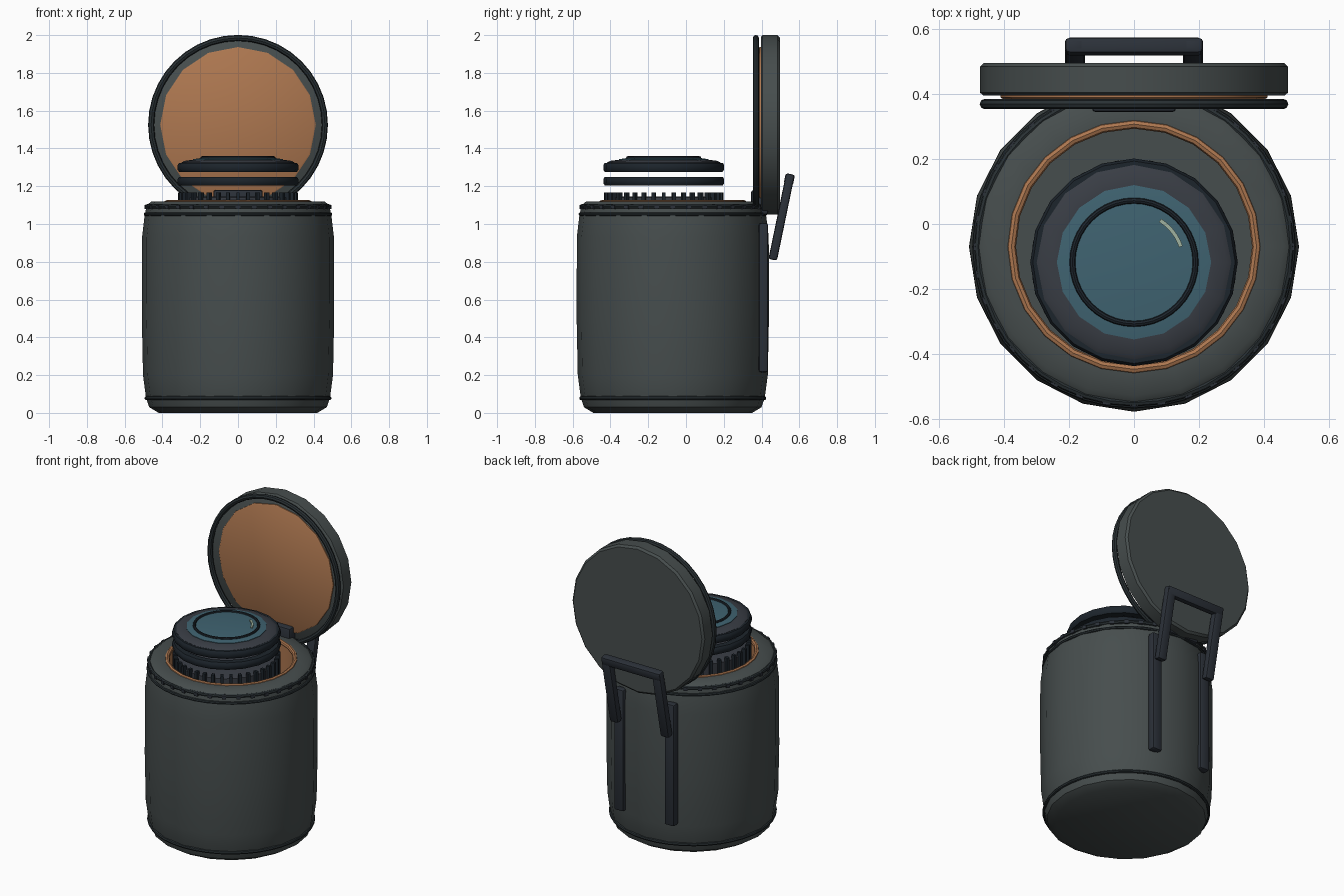
import bpy, bmesh, math
from mathutils import Matrix, Vector

if "Cube" in bpy.data.objects:
    bpy.data.objects.remove(bpy.data.objects["Cube"])

def mat(name, r, g, b):
    m = bpy.data.materials.new(name)
    m.diffuse_color = (r, g, b, 1)
    m.use_nodes = True
    m.node_tree.nodes["Principled BSDF"].inputs["Base Color"].default_value = m.diffuse_color
    return m

FABRIC = mat("fabric", 0.062, 0.075, 0.075)
PIPING = mat("piping", 0.022, 0.03, 0.034)
LINING = mat("lining", 0.42, 0.185, 0.08)
STRAP = mat("strap", 0.024, 0.03, 0.04)
BLACK = mat("lens_black", 0.012, 0.018, 0.025)
METAL = mat("lens_grey", 0.04, 0.046, 0.058)
GLASS = mat("glass", 0.05, 0.125, 0.165)
GLINT = mat("glint", 0.35, 0.45, 0.35)

BODY = Vector((0, -0.07, 0))
LENS = Vector((0, -0.118, 0))
UP = Matrix.Identity(4)
# local +z of the lid points backwards (+y)
LID = Matrix.Translation((0, 0, 1.525)) @ Matrix.Rotation(-math.pi / 2, 4, 'X')

def finish(name, bm, material, xf=UP, angle=40):
    bm.transform(xf)
    bmesh.ops.recalc_face_normals(bm, faces=bm.faces)
    me = bpy.data.meshes.new(name)
    bm.to_mesh(me)
    bm.free()
    ob = bpy.data.objects.new(name, me)
    bpy.context.collection.objects.link(ob)
    me.materials.append(material)
    bpy.ops.object.select_all(action='DESELECT')
    ob.select_set(True)
    bpy.context.view_layer.objects.active = ob
    bpy.ops.object.shade_smooth_by_angle(angle=math.radians(angle))
    return ob

def lathe(name, profile, n, material, xf=UP, closed=False):
    """Spin (radius, z) points; open profiles get capped at both ends."""
    bm = bmesh.new()
    rings = [[bm.verts.new((r * math.cos(2 * math.pi * i / n),
                            r * math.sin(2 * math.pi * i / n), z))
              for i in range(n)] for r, z in profile]
    pairs = list(zip(rings, rings[1:])) + ([(rings[-1], rings[0])] if closed else [])
    for a, b in pairs:
        for i in range(n):
            j = (i + 1) % n
            bm.faces.new((a[i], a[j], b[j], b[i]))
    if not closed:
        bm.faces.new(rings[0])
        bm.faces.new(rings[-1])
    return finish(name, bm, material, xf)

def ring(name, major, minor, z, n, material, xf=UP, sides=8):
    pts = [(major + minor * math.cos(2 * math.pi * k / sides),
            z + minor * math.sin(2 * math.pi * k / sides)) for k in range(sides)]
    return lathe(name, pts, n, material, xf, closed=True)

def add_box(bm, size, xf):
    bmesh.ops.create_cube(bm, size=1, matrix=xf @ Matrix.Diagonal((*size, 1)))

def box(name, size, xf, material, bevel=0.012):
    bm = bmesh.new()
    add_box(bm, size, UP)
    bmesh.ops.bevel(bm, geom=bm.edges[:], offset=bevel, segments=2, affect='EDGES', profile=0.5)
    return finish(name, bm, material, xf)

def radial_boxes(name, count, radius, z, size, material, xf):
    bm = bmesh.new()
    for i in range(count):
        add_box(bm, size, Matrix.Rotation(2 * math.pi * i / count, 4, 'Z')
                @ Matrix.Translation((radius, 0, z)))
    return finish(name, bm, material, xf)

at_body = Matrix.Translation(BODY)
at_lens = Matrix.Translation(LENS)

# Pouch body: outside wall, rim and hollow inside
lathe("pouch_body", [(0.42, 0), (0.47, 0.03), (0.487, 0.08), (0.503, 0.2), (0.509, 0.5),
                     (0.508, 0.93), (0.495, 1.04), (0.483, 1.10), (0.46, 1.118),
                     (0.385, 1.118), (0.385, 0.86)], 20, FABRIC, at_body)

# Orange lining and rolled edge
lathe("lining", [(0.384, 1.11), (0.372, 1.11), (0.368, 0.87), (0.384, 0.87)],
      24, LINING, at_body, closed=True)
ring("lining_edge", 0.378, 0.014, 1.112, 24, LINING, at_body)

# Piping seams and zip teeth
ring("base_piping", 0.484, 0.011, 0.078, 40, PIPING, at_body)
ring("upper_seam", 0.489, 0.010, 1.052, 40, PIPING, at_body)
ring("zip_track", 0.481, 0.012, 1.093, 40, PIPING, at_body)
radial_boxes("zip_teeth", 36, 0.488, 1.09, (0.014, 0.024, 0.022), STRAP, at_body)

# Lens barrel with grip ribs
lathe("lens_barrel", [(0.29, 0.86), (0.30, 0.9), (0.30, 1.14), (0.285, 1.145)],
      24, METAL, at_lens)
radial_boxes("grip_ribs", 36, 0.304, 1.06, (0.026, 0.018, 0.215), BLACK, at_lens)

# Separate lens rings above the barrel
def band(name, lo, hi, inner):
    lathe(name, [(inner, lo), (0.312, lo), (0.32, lo + 0.012), (0.32, hi - 0.012),
                 (0.312, hi), (inner, hi)], 20, BLACK, at_lens, closed=True)

band("lower_lens_ring", 1.204, 1.25, 0.275)
band("upper_lens_ring", 1.276, 1.324, 0.27)
lathe("lens_bezel", [(0.30, 1.285), (0.30, 1.325), (0.285, 1.334), (0.24, 1.34)],
      16, METAL, at_lens)
lathe("lens_glass", [(0.238, 1.33), (0.238, 1.343), (0.19, 1.35)], 16, GLASS, at_lens)
ring("glass_ring", 0.19, 0.009, 1.35, 40, BLACK, at_lens)

# Curved glint on the glass
bm = bmesh.new()
for k in range(6):
    a = math.radians(22 + 6.5 * k)
    add_box(bm, (0.012, 0.019, 0.008),
            Matrix.Rotation(a, 4, 'Z') @ Matrix.Translation((0.152, 0, 1.354)))
finish("glass_glint", bm, GLINT, at_lens)

# Open lid standing upright behind the pouch
lathe("lid_shell", [(0.465, 0.397), (0.475, 0.405), (0.475, 0.485), (0.462, 0.497)],
      20, FABRIC, LID)
lathe("lid_lining", [(0.405, 0.386), (0.412, 0.39), (0.412, 0.40)], 16, LINING, LID)
ring("lid_rim", 0.46, 0.016, 0.37, 40, PIPING, LID)

# Hinge tab between pouch and lid
box("lid_hinge", (0.26, 0.09, 0.13), Matrix.Translation((0, 0.39, 1.115)), STRAP)

# Back straps and slanted carry handle
low, high = Vector((0, 0.462, 0.825)), Vector((0, 0.55, 1.25))
tilt = Matrix.Rotation(-math.atan2(high.y - low.y, high.z - low.z), 4, 'X')
for side, s in (("left", -1), ("right", 1)):
    box(side + "_back_strap", (0.07, 0.05, 0.79),
        Matrix.Translation((s * 0.182, 0.41, 0.61)), STRAP)
    mid = (low + high) / 2 + Vector((s * 0.182, 0, 0))
    box(side + "_handle_arm", (0.062, 0.046, (high - low).length + 0.03),
        Matrix.Translation(mid) @ tilt, STRAP)
box("handle_grip", (0.42, 0.05, 0.056),
    Matrix.Translation((0, 0.547, 1.237)) @ tilt, STRAP)
